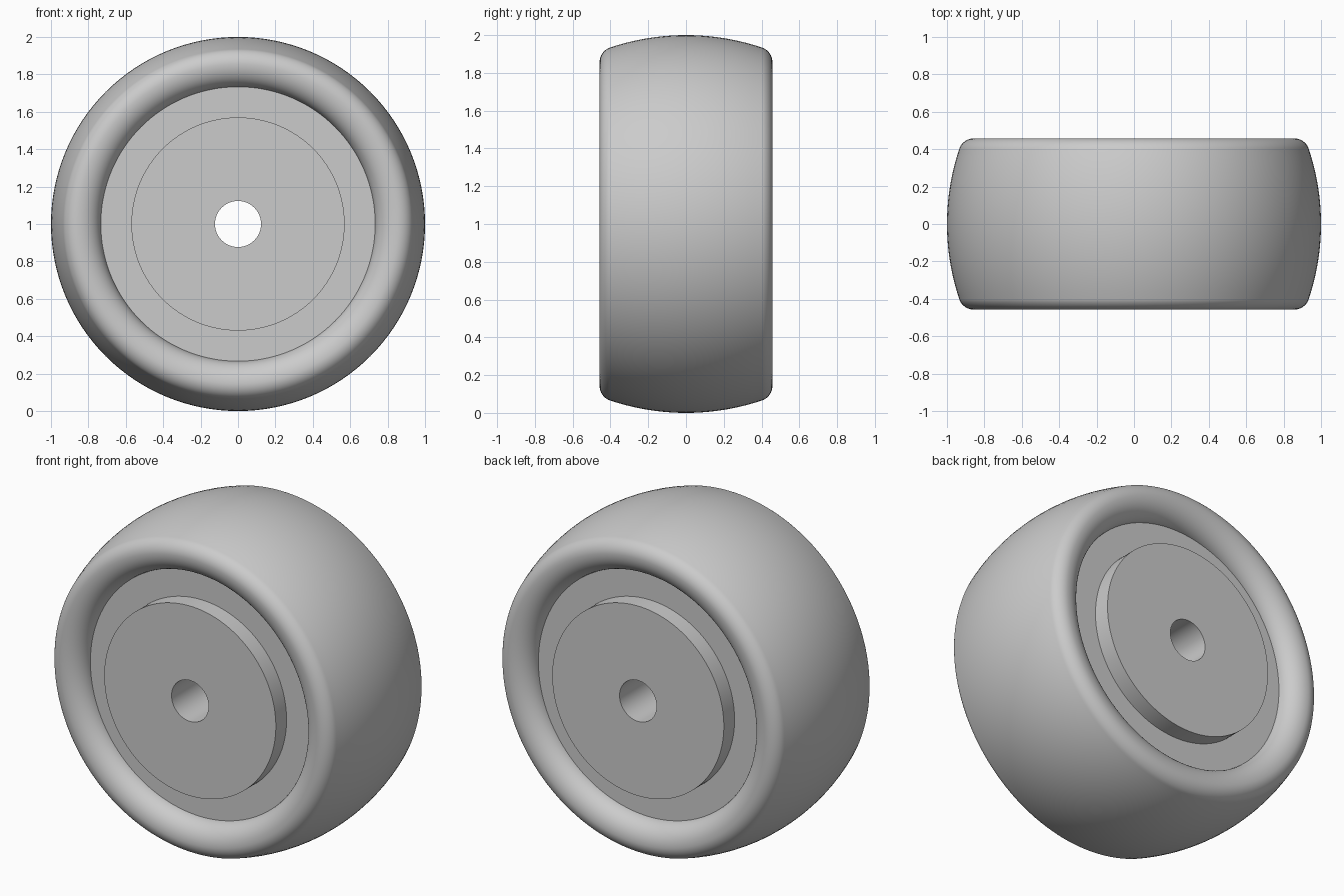
import bpy, bmesh, math

if "Cube" in bpy.data.objects:
    bpy.data.objects.remove(bpy.data.objects["Cube"])

SEGMENTS = 128

grey = bpy.data.materials.new("plain_grey")
grey.diffuse_color = (0.6, 0.6, 0.6, 1)
grey.use_nodes = True
grey.node_tree.nodes["Principled BSDF"].inputs["Base Color"].default_value = grey.diffuse_color


def arc(cr, cy, rr, ry, start, end, steps):
    """Points (radius, y) on an elliptical arc, angles measured from the radial direction."""
    angles = [math.radians(start + (end - start) * i / steps) for i in range(steps + 1)]
    return [(cr + rr * math.cos(a), cy + ry * math.sin(a)) for a in angles]


def lathe(name, half):
    """Mirror a half profile over y = 0 and spin the closed loop around the wheel axis."""
    mirrored = [(r, -y) for r, y in reversed(half) if y > 1e-5]
    profile = half + mirrored
    bm = bmesh.new()
    rings = []
    for i in range(SEGMENTS):
        a = math.tau * i / SEGMENTS
        rings.append([bm.verts.new((r * math.cos(a), y, 1 + r * math.sin(a))) for r, y in profile])
    n = len(profile)
    for i in range(SEGMENTS):
        here, there = rings[i], rings[(i + 1) % SEGMENTS]
        for j in range(n):
            k = (j + 1) % n
            bm.faces.new((here[j], here[k], there[k], there[j]))
    bmesh.ops.recalc_face_normals(bm, faces=bm.faces)
    mesh = bpy.data.meshes.new(name)
    bm.to_mesh(mesh)
    bm.free()
    mesh.materials.append(grey)
    obj = bpy.data.objects.new(name, mesh)
    bpy.context.collection.objects.link(obj)
    bpy.ops.object.select_all(action='DESELECT')
    obj.select_set(True)
    bpy.context.view_layer.objects.active = obj
    bpy.ops.object.shade_smooth_by_angle(angle=math.radians(30))
    return obj


# Tyre: crowned tread, rounded shoulder, lip rolling in to the wheel disc
CROWN = 1.26
tread = arc(1 - CROWN, 0, CROWN, CROWN, 0, 18.5, 10)
shoulder = arc(0.855, 0.373, 0.085, 0.085, 18.5, 90, 10)
lip = arc(0.855, 0.345, 0.122, 0.113, 90, 180, 12)
lathe("tyre", tread + shoulder[1:] + lip[1:])

# Wheel: disc with a raised hub on both sides and an axle bore
lathe("wheel", [(0.735, 0.353), (0.57, 0.353), (0.57, 0.455), (0.123, 0.455)])
